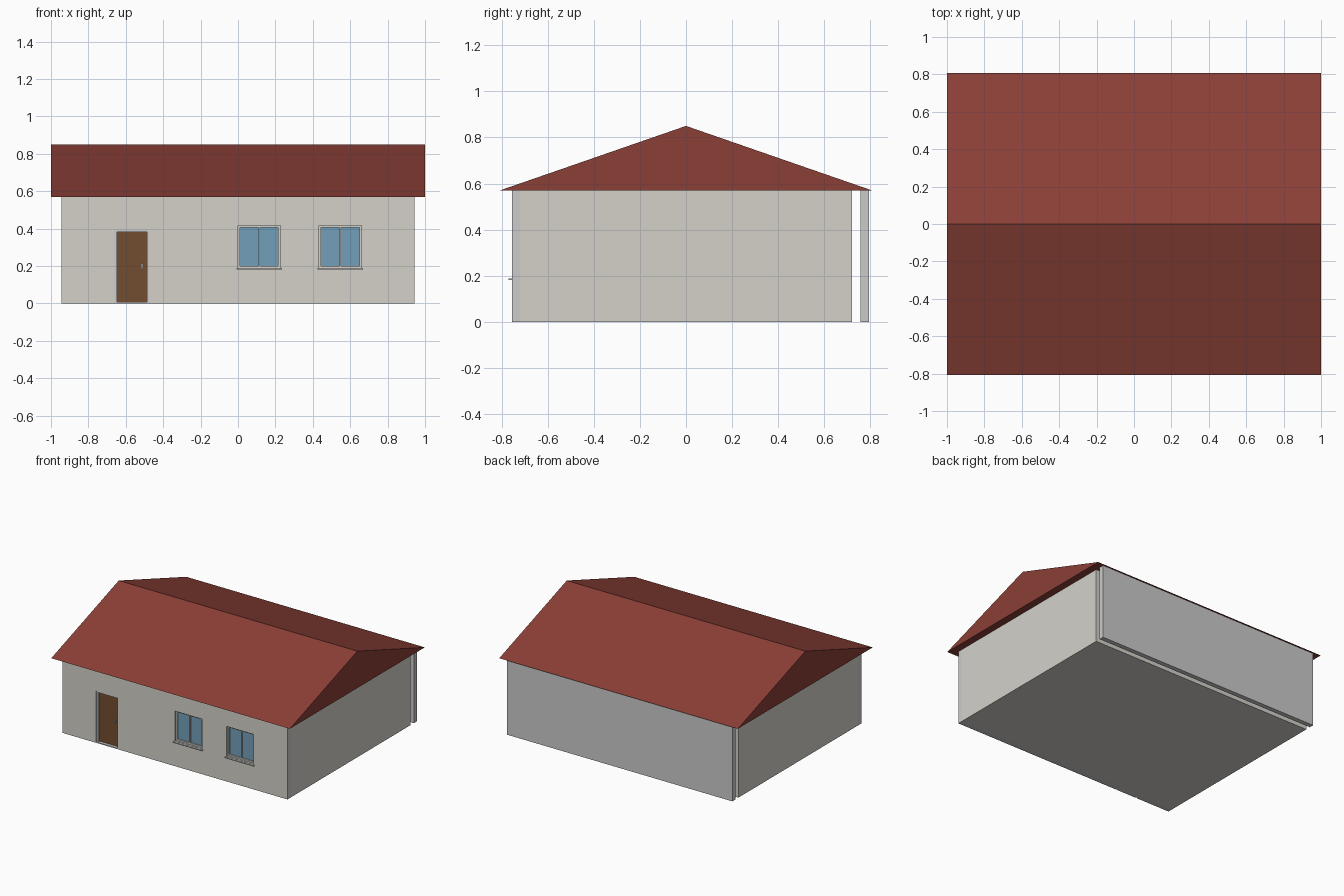
import bpy
import bmesh

if "Cube" in bpy.data.objects:
    bpy.data.objects.remove(bpy.data.objects["Cube"])


def material(name, rgb):
    m = bpy.data.materials.new(name)
    m.diffuse_color = (*rgb, 1)
    m.use_nodes = True
    m.node_tree.nodes["Principled BSDF"].inputs["Base Color"].default_value = m.diffuse_color
    return m


PLASTER = material("plaster", (0.66, 0.64, 0.59))
ROOF = material("roof_red", (0.26, 0.05, 0.038))
WOOD = material("door_brown", (0.17, 0.073, 0.028))
GLASS = material("glass_blue", (0.17, 0.35, 0.49))


def add_object(name, bm, mat=None):
    bmesh.ops.recalc_face_normals(bm, faces=bm.faces)
    mesh = bpy.data.meshes.new(name)
    bm.to_mesh(mesh)
    bm.free()
    obj = bpy.data.objects.new(name, mesh)
    bpy.context.collection.objects.link(obj)
    if mat:
        mesh.materials.append(mat)
    return obj


def add_box(bm, xs, ys, zs):
    verts = bmesh.ops.create_cube(bm, size=1)["verts"]
    for v in verts:
        v.co = [r[0] + (r[1] - r[0]) * (c + 0.5) for r, c in zip((xs, ys, zs), v.co)]


def box(name, xs, ys, zs, mat=None):
    bm = bmesh.new()
    add_box(bm, xs, ys, zs)
    return add_object(name, bm, mat)


def frame(name, xs, ys, zs, w, mat=None, bottom=True, mullion=False):
    """Rectangular frame of bars with width w, optional bottom and centre bars."""
    bm = bmesh.new()
    z0 = zs[0] + w if bottom else zs[0]
    add_box(bm, (xs[0], xs[0] + w), ys, zs)
    add_box(bm, (xs[1] - w, xs[1]), ys, zs)
    add_box(bm, (xs[0] + w, xs[1] - w), ys, (zs[1] - w, zs[1]))
    if bottom:
        add_box(bm, (xs[0] + w, xs[1] - w), ys, (zs[0], z0))
    if mullion:
        c = sum(xs) / 2
        add_box(bm, (c - 0.004, c + 0.004), ys, (z0, zs[1] - w))
    return add_object(name, bm, mat)


W, EAVE = 0.944, 0.57
FRONT, INNER = -0.756, -0.72
DOOR_X = (-0.66, -0.475)
WINDOWS = [(0.0, 0.226), (0.434, 0.66)]
WIN_Z = (0.19, 0.417)

# House body and the separate back wall slab
box("house_body", (-W, W), (INNER, 0.72), (0, EAVE), PLASTER)
box("back_wall", (-W, W), (0.758, 0.794), (0, EAVE))

# Front wall slab: plastered face, bare grey edges and openings
wall = box("front_wall", (-W, W), (FRONT, INNER), (0, EAVE))
wall.data.materials.append(None)
wall.data.materials.append(PLASTER)
for p in wall.data.polygons:
    p.material_index = 1 if p.normal.y < -0.5 else 0
bm = bmesh.new()
add_box(bm, DOOR_X, (-0.9, -0.6), (-0.1, 0.394))
for xs in WINDOWS:
    add_box(bm, xs, (-0.9, -0.6), WIN_Z)
cutter = add_object("opening_cutter", bm)
cutter.hide_render = True
cutter.display_type = 'WIRE'
mod = wall.modifiers.new("openings", 'BOOLEAN')
mod.object = cutter
mod.operation = 'DIFFERENCE'
mod.solver = 'EXACT'

# Gable roof: closed triangular prism
bm = bmesh.new()
profile = [(-0.808, EAVE), (0.808, EAVE), (0, 0.85)]
face = bm.faces.new([bm.verts.new((-1, y, z)) for y, z in profile])
new = bmesh.ops.extrude_face_region(bm, geom=[face])["geom"]
bmesh.ops.translate(bm, vec=(2, 0, 0),
                    verts=[g for g in new if isinstance(g, bmesh.types.BMVert)])
add_object("roof", bm, ROOF)

# Door with frame, threshold and handle
frame("door_frame", DOOR_X, (-0.75, INNER), (0, 0.394), 0.012, bottom=False)
box("door_panel", (-0.648, -0.487), (-0.735, -0.722), (0.008, 0.382), WOOD)
box("door_threshold", (-0.648, -0.487), (FRONT, INNER), (0, 0.008), PLASTER)
box("door_handle", (-0.518, -0.508), (-0.748, -0.735), (0.183, 0.213))

# Windows: frame with centre bar, glass and projecting sill
for i, xs in enumerate(WINDOWS, 1):
    frame(f"window_frame_{i}", xs, (-0.742, INNER), WIN_Z, 0.011, PLASTER, mullion=True)
    box(f"window_glass_{i}", (xs[0] + 0.01, xs[1] - 0.01), (-0.732, -0.724),
        (WIN_Z[0] + 0.01, WIN_Z[1] - 0.01), GLASS)
    box(f"window_sill_{i}", (xs[0] - 0.009, xs[1] + 0.009), (-0.77, FRONT + 0.002),
        (0.181, 0.188))
